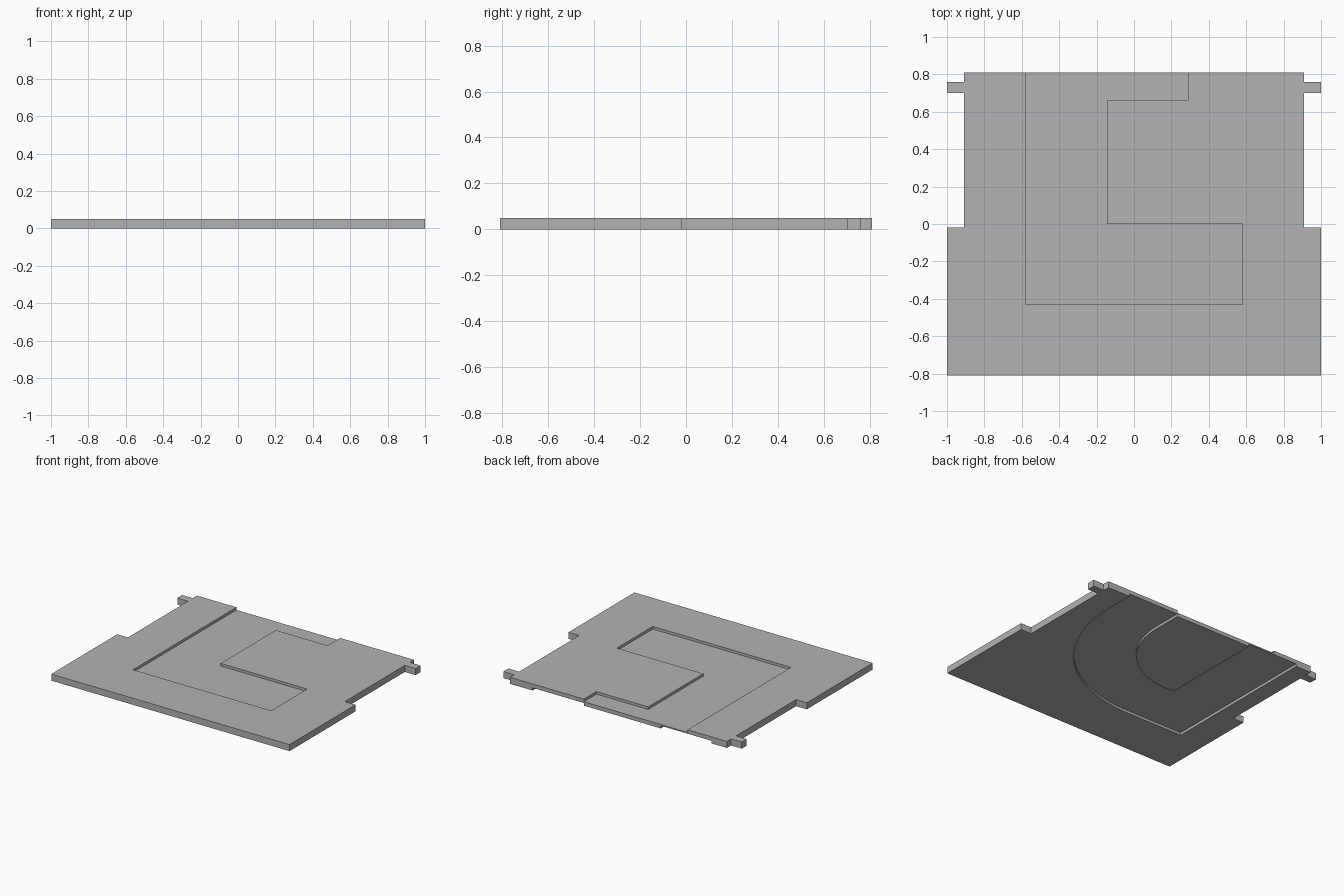
import bpy, bmesh
from math import sin, cos, pi

cube = bpy.data.objects.get("Cube")
if cube:
    bpy.data.objects.remove(cube, do_unlink=True)

THICK = 0.05      # plate thickness
DEPTH = 0.02      # depth of both pockets
BACK = 0.81       # back edge
OVER = 0.9        # cutters run past the back edge

grey = bpy.data.materials.new("light_grey")
grey.use_nodes = True
colour = (0.45, 0.45, 0.45, 1)
grey.diffuse_color = colour
grey.node_tree.nodes["Principled BSDF"].inputs["Base Color"].default_value = colour


def prism(name, outline, z0, z1):
    """Extrude a flat outline from z0 to z1."""
    bm = bmesh.new()
    face = bm.faces.new([bm.verts.new((x, y, z0)) for x, y in outline])
    ext = bmesh.ops.extrude_face_region(bm, geom=[face])
    top = [v for v in ext["geom"] if isinstance(v, bmesh.types.BMVert)]
    bmesh.ops.translate(bm, verts=top, vec=(0, 0, z1 - z0))
    bmesh.ops.recalc_face_normals(bm, faces=bm.faces)
    mesh = bpy.data.meshes.new(name)
    bm.to_mesh(mesh)
    bm.free()
    mesh.materials.append(grey)
    obj = bpy.data.objects.new(name, mesh)
    bpy.context.collection.objects.link(obj)
    return obj


def arc(cx, cy, r, a0, a1, n=32):
    return [(cx + r * cos(a0 + (a1 - a0) * i / n),
             cy + r * sin(a0 + (a1 - a0) * i / n)) for i in range(n + 1)]


# Plate with side notches and a small tab on each side
half = [(1, -BACK), (1, -0.02), (0.91, -0.02), (0.91, 0.70),
        (1, 0.70), (1, 0.76), (0.91, 0.76), (0.91, BACK)]
plate = prism("plate", half + [(-x, y) for x, y in reversed(half)], 0, THICK)

# Stepped pocket in the top
top_cutter = prism("top_pocket_cutter", [
    (-0.58, OVER), (-0.58, -0.43), (0.58, -0.43), (0.58, 0), (-0.145, 0),
    (-0.145, 0.66), (0.29, 0.66), (0.29, OVER)], THICK - DEPTH, THICK + 0.1)

# Curved channel underneath, around a rounded island
outer = arc(-0.29, 0.58, 1.01, 0, -pi / 2)
inner = arc(-0.29, 0.58, 0.58, -pi / 2, 0)
channel_cutter = prism("channel_cutter",
                       [(0.72, OVER)] + outer + [(-0.78, -0.43), (-0.78, OVER),
                        (-0.355, OVER), (-0.355, 0)] + inner + [(0.29, OVER)],
                       -0.1, DEPTH)

cutters = (top_cutter, channel_cutter)
for cutter in cutters:
    cutter.hide_render = True
    mod = plate.modifiers.new(cutter.name, "BOOLEAN")
    mod.operation = "DIFFERENCE"
    mod.solver = "EXACT"
    mod.object = cutter

# Bake the cuts and drop the cutters
graph = bpy.context.evaluated_depsgraph_get()
baked = bpy.data.meshes.new_from_object(plate.evaluated_get(graph))
plate.modifiers.clear()
plate.data = baked
for cutter in cutters:
    bpy.data.objects.remove(cutter, do_unlink=True)

# Smooth curved walls, sharp corners
bpy.ops.object.select_all(action="DESELECT")
plate.select_set(True)
bpy.context.view_layer.objects.active = plate
bpy.ops.object.shade_smooth_by_angle()
